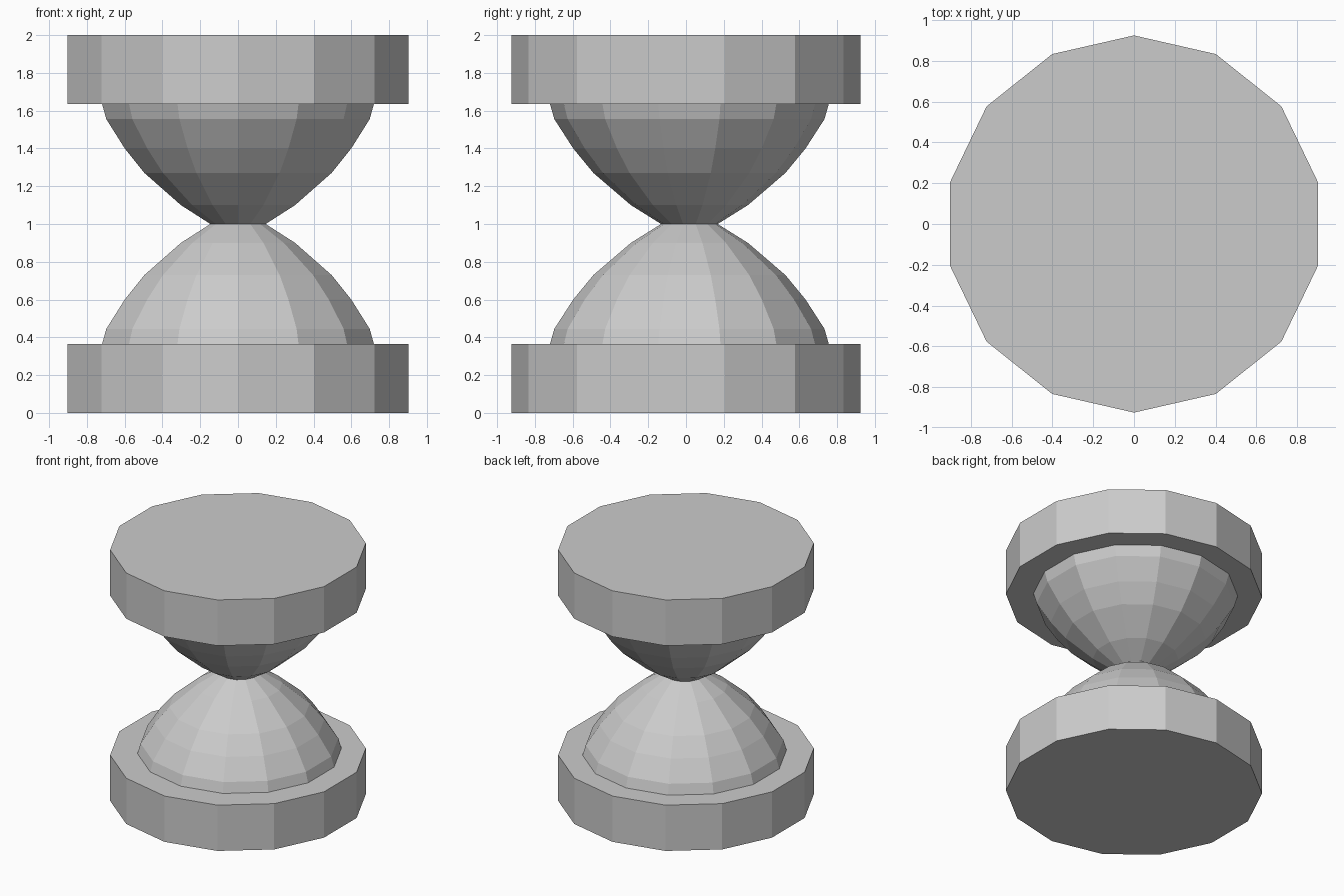
import bpy, bmesh, math

if "Cube" in bpy.data.objects:
    bpy.data.objects.remove(bpy.data.objects["Cube"])

SIDES = 14


def lathe(name, profile, y_offset=0.0, capped=True):
    """Revolve (radius, z) pairs into a flat-shaded 14-sided solid."""
    bm = bmesh.new()
    rings = []
    for r, z in profile:
        ring = []
        for i in range(SIDES):
            a = math.pi / 2 + 2 * math.pi * i / SIDES
            ring.append(bm.verts.new((r * math.cos(a), r * math.sin(a) + y_offset, z)))
        rings.append(ring)
    for lo, hi in zip(rings, rings[1:]):
        for i in range(SIDES):
            j = (i + 1) % SIDES
            bm.faces.new((lo[i], lo[j], hi[j], hi[i]))
    if capped:
        bm.faces.new(rings[0][::-1])
        bm.faces.new(rings[-1])
    mesh = bpy.data.meshes.new(name)
    bm.to_mesh(mesh)
    bm.free()
    obj = bpy.data.objects.new(name, mesh)
    bpy.context.collection.objects.link(obj)
    return obj


# End discs
lathe("bottom_disc", [(0.925, 0.0), (0.925, 0.365)])
lathe("top_disc", [(0.925, 1.635), (0.925, 2.0)])

# Pinched glass, lower half mirrored to the upper half about z = 1
lower = [(0.738, 0.365), (0.715, 0.445), (0.615, 0.60),
         (0.508, 0.73), (0.31, 0.90), (0.15, 1.0)]
upper = [(r, 2.0 - z) for r, z in reversed(lower[:-1])]
lathe("glass_bulbs", lower + upper, y_offset=0.018, capped=False)
